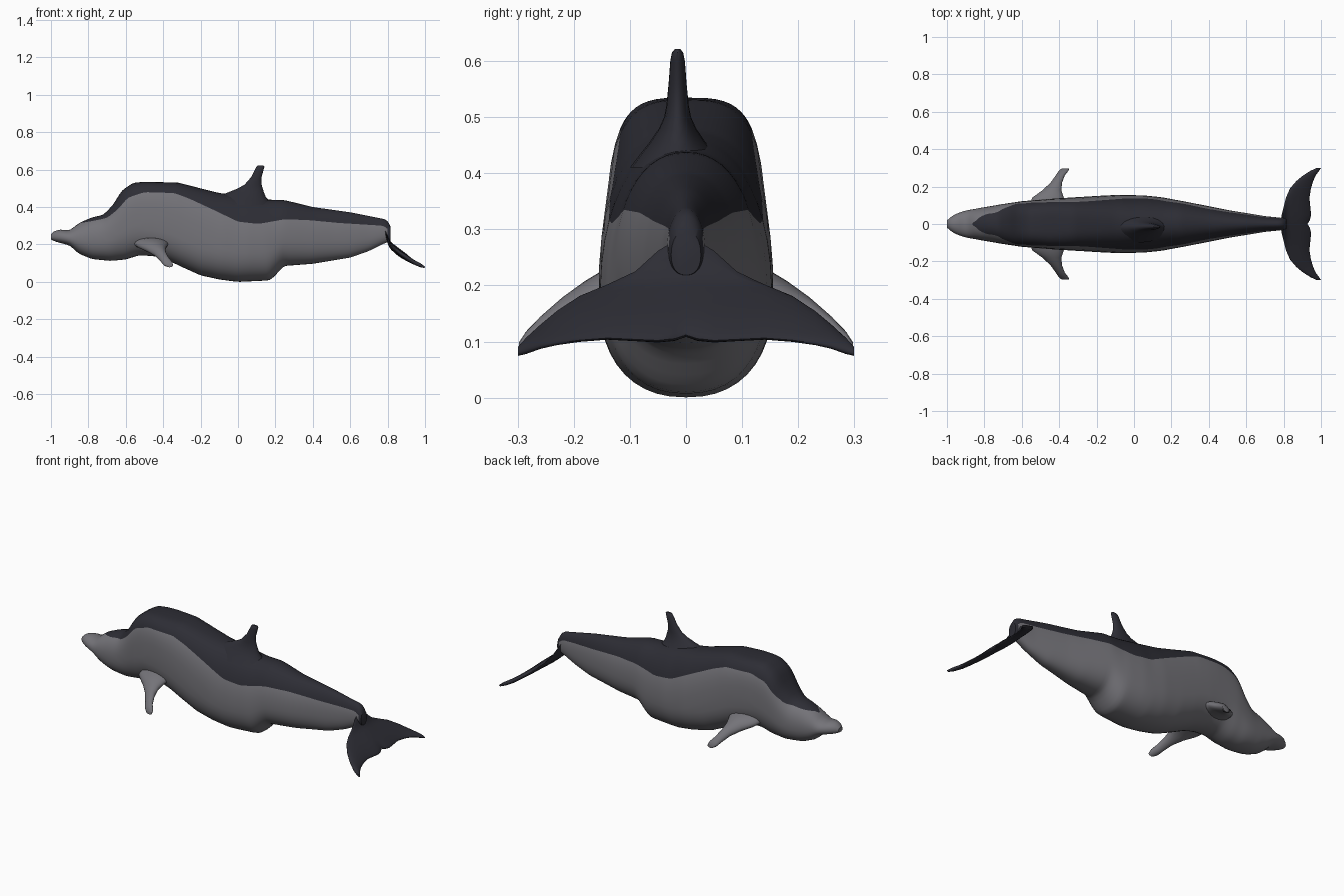
import bpy, bmesh, math
from mathutils import Vector

if "Cube" in bpy.data.objects:
    bpy.data.objects.remove(bpy.data.objects["Cube"])


def material(name, rgb):
    m = bpy.data.materials.new(name)
    m.diffuse_color = (*rgb, 1)
    m.use_nodes = True
    m.node_tree.nodes["Principled BSDF"].inputs["Base Color"].default_value = m.diffuse_color
    return m


GREY = material("skin grey", (0.175, 0.172, 0.19))
DARK = material("back dark slate", (0.026, 0.026, 0.035))


def lerp(table, x):
    """Piecewise linear lookup in (x, value) pairs."""
    if x <= table[0][0]:
        return table[0][1]
    for (a, va), (b, vb) in zip(table, table[1:]):
        if x <= b:
            return va + (vb - va) * (x - a) / (b - a)
    return table[-1][1]


def smooth(table, x, d=0.012):
    """Lookup with softened corners."""
    return (lerp(table, x - d) + 2 * lerp(table, x) + lerp(table, x + d)) / 4


def loft(name, rings, mats, rule=None):
    """Skin a list of equal closed rings; rule(ring, side, centre) picks the material."""
    bm = bmesh.new()
    vs = [[bm.verts.new(p) for p in r] for r in rings]
    n = len(rings[0])
    for i in range(len(vs) - 1):
        for j in range(n):
            k = (j + 1) % n
            f = bm.faces.new((vs[i][j], vs[i][k], vs[i + 1][k], vs[i + 1][j]))
            if rule:
                f.material_index = rule(i, j, f.calc_center_median())
    first, last = bm.faces.new(vs[0][::-1]), bm.faces.new(vs[-1])
    if rule:
        last.material_index = rule(len(vs), 0, last.calc_center_median())
    bmesh.ops.recalc_face_normals(bm, faces=bm.faces)
    me = bpy.data.meshes.new(name)
    bm.to_mesh(me)
    bm.free()
    for m in mats:
        me.materials.append(m)
    ob = bpy.data.objects.new(name, me)
    bpy.context.collection.objects.link(ob)
    bpy.context.view_layer.objects.active = ob
    ob.select_set(True)
    bpy.ops.object.shade_smooth_by_angle(angle=math.radians(45))
    ob.select_set(False)
    return ob


# Body outlines along x: back, belly, half width, and edge of the dark back
BACK = [(-1, .25), (-.985, .272), (-.95, .28), (-.9, .275), (-.85, .315), (-.78, .345), (-.72, .358),
        (-.67, .41), (-.62, .49), (-.56, .53), (-.5, .535), (-.32, .531), (-.2, .5), (-.1, .475),
        (.0, .463), (.15, .44), (.25, .437), (.4, .4), (.6, .372), (.8, .332), (.815, .29)]
BELLY = [(-1, .23), (-.985, .218), (-.95, .208), (-.9, .195), (-.85, .15), (-.78, .122), (-.68, .112),
         (-.6, .12), (-.53, .142), (-.45, .138), (-.38, .118), (-.3, .08), (-.2, .035), (-.1, .013),
         (0, .0), (.17, .008), (.195, .03), (.245, .085), (.4, .097), (.6, .13), (.7, .165),
         (.77, .2), (.815, .22)]
WIDTH = [(-1, .015), (-.985, .035), (-.95, .055), (-.9, .072), (-.8, .09), (-.7, .107), (-.6, .122),
         (-.4, .138), (-.2, .15), (-.08, .156), (.05, .153), (.15, .143), (.3, .115), (.5, .075),
         (.7, .042), (.8, .032), (.815, .025)]
EDGE = [(-1, .29), (-.88, .31), (-.85, .314), (-.78, .325), (-.7, .342), (-.64, .39), (-.59, .45), (-.5, .48),
        (-.34, .475), (-.26, .445), (-.12, .38), (0, .322), (.11, .31), (.25, .335), (.38, .33),
        (.54, .315), (.78, .30), (.815, .27)]
# Squareness of the upper cross-section, and height share of the widest point
SQUARE = [(-1, 2), (-.75, 2.2), (-.6, 3.3), (-.45, 3.6), (-.3, 3), (0, 2.2), (.3, 2.2), (.8, 2.1)]
WAIST = [(-.6, .45), (-.3, .38), (0, .38), (.3, .42), (.8, .45)]
LOW, HIGH = 14, 9


def body_ring(x):
    top, bot, w = smooth(BACK, x), smooth(BELLY, x), smooth(WIDTH, x)
    n, nl = lerp(SQUARE, x), 2.3
    zc = bot + lerp(WAIST, x) * (top - bot)
    hu, hl = top - zc, zc - bot
    e = min(max((smooth(EDGE, x) - zc) / hu, .05), .998)
    ae = math.asin(e ** (n / 2))
    angles = [-math.pi / 2 + (ae + math.pi / 2) * i / LOW for i in range(LOW)]
    angles += [ae + (math.pi / 2 - ae) * i / HIGH for i in range(HIGH + 1)]
    half = []
    for a in angles:
        s, c = math.sin(a), max(math.cos(a), 0)
        p = 2 / n if s > 0 else 2 / nl
        half.append((w * c ** p, zc + (hu if s > 0 else -hl) * abs(s) ** p))
    ring = [Vector((x, y, z)) for y, z in half]
    return ring + [Vector((x, -y, z)) for y, z in half[-2:0:-1]]


def body_rule(i, j, c):
    upper = LOW <= j < LOW + 2 * HIGH
    return 1 if (upper and c.x > -.86) or c.x > .80 else 0


xs = [-1, -.995, -.985, -.97] + [-.95 + 1.75 * i / 100 for i in range(101)] + [.815]
loft("body", [body_ring(x) for x in xs], [GREY, DARK], body_rule)


def oval(fn, n=20):
    """Ring of points from fn(u, v), with u along the chord and v across it."""
    return [Vector(fn(math.cos(2 * math.pi * i / n), math.sin(2 * math.pi * i / n))) for i in range(n)]


# Dorsal fin: level sections (z, front x, rear x, half thickness), flaring into the back
FIN = [(.41, -.14, .19, .085), (.435, -.13, .165, .066), (.455, -.11, .148, .05), (.48, -.05, .138, .033),
       (.5, 0, .132, .024), (.52, .035, .126, .02), (.56, .07, .126, .016), (.6, .09, .137, .013),
       (.615, .098, .141, .01), (.621, .104, .137, .005)]
loft("dorsal_fin", [oval(lambda u, v: ((a + b) / 2 + u * (b - a) / 2, -.015 + v * t, z))
                    for z, a, b, t in FIN], [DARK])

# Flippers: sections (y, front x, rear x, z, half thickness), mirrored
FLIPPER = [(.08, -.56, -.37, .208, .036), (.14, -.545, -.375, .2, .032), (.18, -.49, -.388, .178, .03),
           (.22, -.447, -.385, .153, .026), (.26, -.418, -.37, .122, .022), (.285, -.402, -.35, .1, .018),
           (.298, -.385, -.347, .088, .01)]
for side, name in ((1, "left_flipper"), (-1, "right_flipper")):
    loft(name, [oval(lambda u, v: ((a + b) / 2 + u * (b - a) / 2, side * y, z + v * t))
                for y, a, b, z, t in FLIPPER], [GREY])

# Tail flukes: sections (y, front x, rear x, half thickness) bent down along a curve
BEND = [(.78, .30), (.79, .262), (.80, .222), (.815, .195), (.86, .158), (.93, .11), (1, .077)]
FLUKE = [(0, .785, .928, .018), (.02, .785, .94, .018), (.05, .79, .947, .017), (.09, .80, .943, .015),
         (.14, .812, .938, .014), (.19, .834, .946, .013), (.23, .868, .958, .012), (.26, .905, .972, .011),
         (.285, .945, .99, .01), (.299, .975, 1.0, .006)]
sections = [(-y, a, b, t) for y, a, b, t in FLUKE[:0:-1]] + FLUKE


def fluke_point(y, a, b, t, u, v):
    x = (a + b) / 2 + u * (b - a) / 2
    return (x + .3 * v * t, y, smooth(BEND, x, .006) + v * t)


loft("tail_flukes", [oval(lambda u, v: fluke_point(y, a, b, t, u, v), 28)
                     for y, a, b, t in sections], [DARK])
